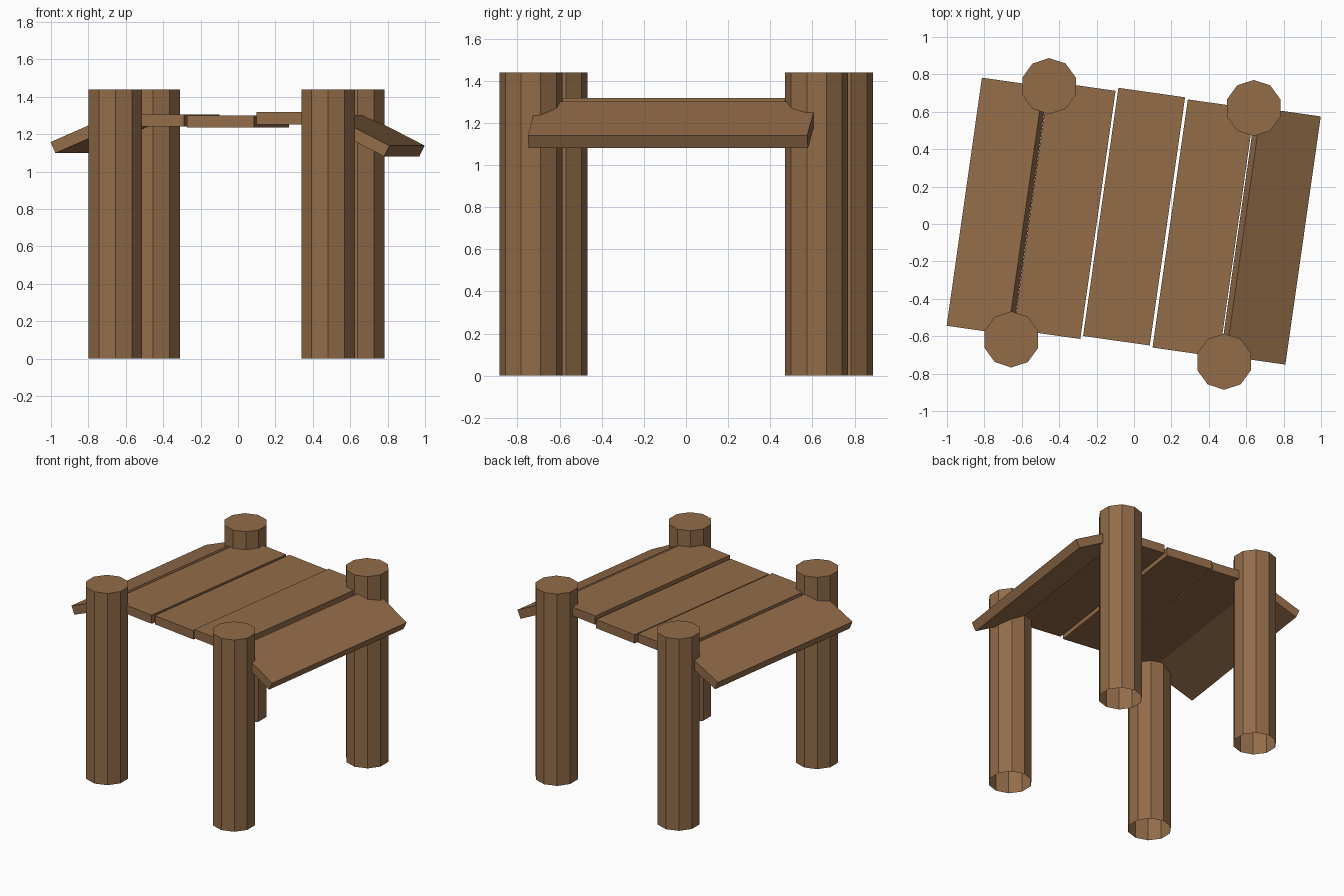
import bpy, bmesh, math
from mathutils import Matrix, Vector

if "Cube" in bpy.data.objects:
    bpy.data.objects.remove(bpy.data.objects["Cube"])

wood = bpy.data.materials.new("brown wood")
wood.diffuse_color = (0.29, 0.15, 0.066, 1)
wood.use_nodes = True
wood.node_tree.nodes["Principled BSDF"].inputs["Base Color"].default_value = wood.diffuse_color


def finish(bm, name):
    mesh = bpy.data.meshes.new(name)
    bmesh.ops.recalc_face_normals(bm, faces=bm.faces)
    bm.to_mesh(mesh)
    bm.free()
    mesh.materials.append(wood)
    obj = bpy.data.objects.new(name, mesh)
    bpy.context.collection.objects.link(obj)
    return obj


# Four ten-sided posts, open at the foot
POST_R, POST_H = 0.15, 1.44


def post(name, x, y):
    bm = bmesh.new()
    ring = [(x + POST_R * math.sin(k * math.tau / 10),
             y + POST_R * math.cos(k * math.tau / 10)) for k in range(10)]
    low = [bm.verts.new((px, py, 0)) for px, py in ring]
    top = [bm.verts.new((px, py, POST_H)) for px, py in ring]
    for i in range(10):
        j = (i + 1) % 10
        bm.faces.new((low[j], low[i], top[i], top[j]))
    bm.faces.new(list(reversed(top)))
    mesh_obj = finish(bm, name)
    # make sure the open shell faces outward
    if mesh_obj.data.polygons[10].normal.z < 0:
        mesh_obj.data.flip_normals()


post("front_left_post", -0.656, -0.617)
post("front_right_post", 0.482, -0.736)
post("back_left_post", -0.454, 0.737)
post("back_right_post", 0.64, 0.62)

# Planks share one heading, turned slightly clockwise
HEADING = Matrix.Rotation(math.radians(-8.1), 4, 'Z')
WIDTH, LENGTH, THICK = 0.36, 1.34, 0.065


def plank(name, u, v, z, tilt=0.0):
    """u, v, z: centre of the plank's top face in the turned frame."""
    bm = bmesh.new()
    bmesh.ops.create_cube(bm, size=1)
    bmesh.ops.scale(bm, vec=(WIDTH, LENGTH, THICK), verts=bm.verts)
    bmesh.ops.translate(bm, vec=(0, 0, -THICK / 2), verts=bm.verts)
    m = (HEADING @ Matrix.Translation(Vector((u, v, z)))
         @ Matrix.Rotation(math.radians(tilt), 4, 'Y'))
    bmesh.ops.transform(bm, matrix=m, verts=bm.verts)
    finish(bm, name)


# Flat deck boards
plank("left_board", -0.378, 0.021, 1.305)
plank("middle_board", -0.005, 0.039, 1.30)
plank("right_board", 0.371, 0.03, 1.318)

# Sloping outer boards
plank("left_sloping_board", -0.75, -0.01, 1.23, -23.5)
plank("right_sloping_board", 0.747, 0.04, 1.221, 27)
